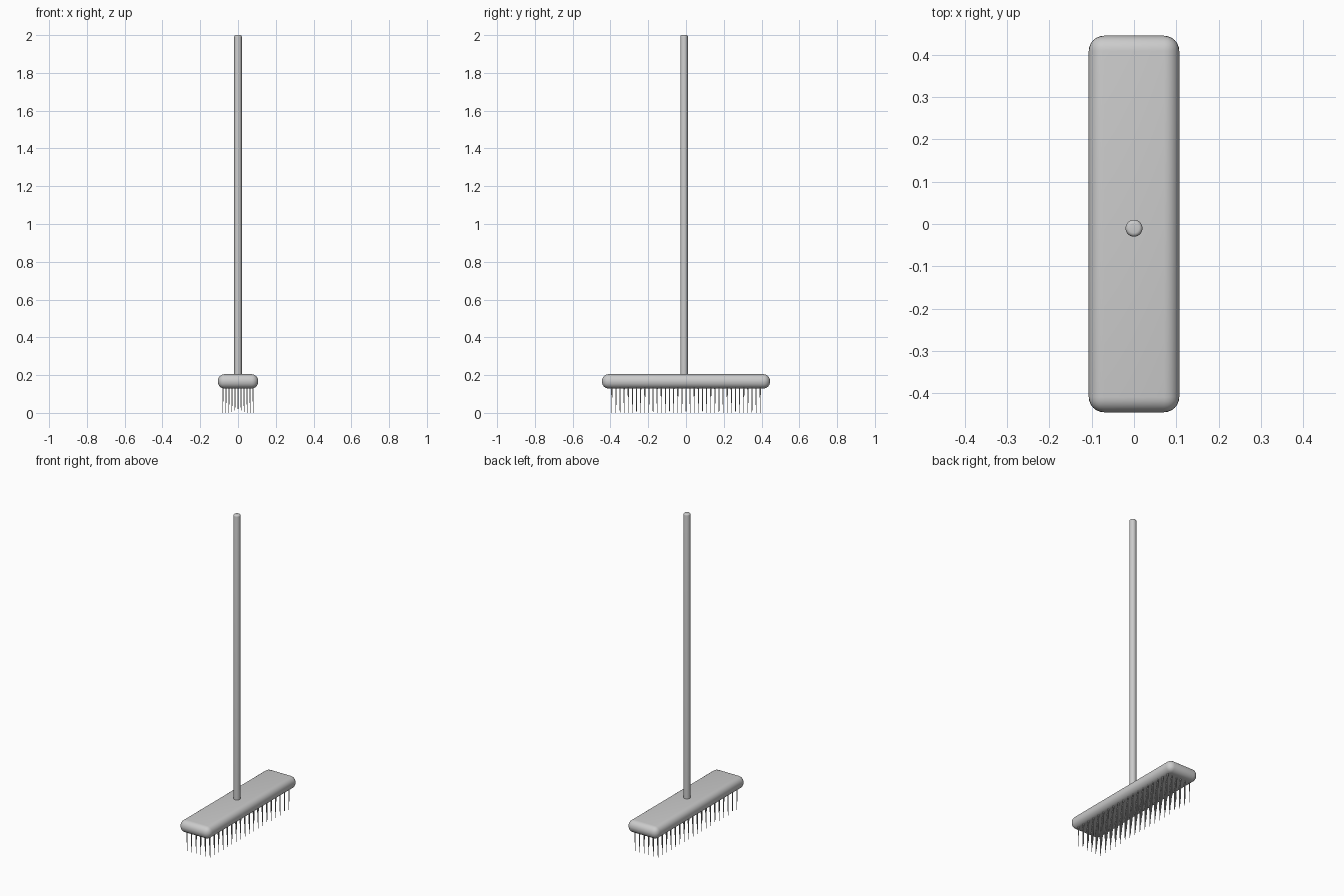
import bpy, bmesh
from mathutils import Matrix

if "Cube" in bpy.data.objects:
    bpy.data.objects.remove(bpy.data.objects["Cube"])


def make_object(name, bm, angle=None):
    mesh = bpy.data.meshes.new(name)
    bm.to_mesh(mesh)
    bm.free()
    obj = bpy.data.objects.new(name, mesh)
    bpy.context.collection.objects.link(obj)
    if angle:
        bpy.ops.object.select_all(action='DESELECT')
        obj.select_set(True)
        bpy.context.view_layer.objects.active = obj
        bpy.ops.object.shade_smooth_by_angle(angle=angle)
    return obj


def add_cone(bm, x, y, z0, z1, r0, r1, sides):
    bmesh.ops.create_cone(bm, cap_ends=True, segments=sides, radius1=r0, radius2=r1,
                          depth=z1 - z0, matrix=Matrix.Translation((x, y, (z0 + z1) / 2)))


# Broom head: block with fully rounded edges
bm = bmesh.new()
size = Matrix.Diagonal((0.214, 0.89, 0.076, 1))
bmesh.ops.create_cube(bm, size=1, matrix=Matrix.Translation((0, 0, 0.167)) @ size)
bmesh.ops.bevel(bm, geom=bm.edges[:], offset=0.036, segments=6, profile=0.5, affect='EDGES')
make_object("broom_head", bm, 0.6)

# Handle: long pole with a softened top end
bm = bmesh.new()
add_cone(bm, 0, -0.01, 0.18, 2.0, 0.02, 0.02, 32)
rim = [e for e in bm.edges if all(v.co.z > 1.99 for v in e.verts)]
bmesh.ops.bevel(bm, geom=rim, offset=0.009, segments=4, profile=0.5, affect='EDGES')
make_object("handle", bm, 0.7)

# Bristles: staggered rows of thin tapered spikes
bm = bmesh.new()
cols, rows = 11, 37
for i in range(cols):
    for j in range(rows):
        if (i + j) % 2 == 0:
            x = -0.08 + 0.16 * i / (cols - 1)
            y = -0.393 + 0.786 * j / (rows - 1)
            add_cone(bm, x, y, 0.0, 0.14, 0.0012, 0.0035, 6)
make_object("bristles", bm, 1.1)
